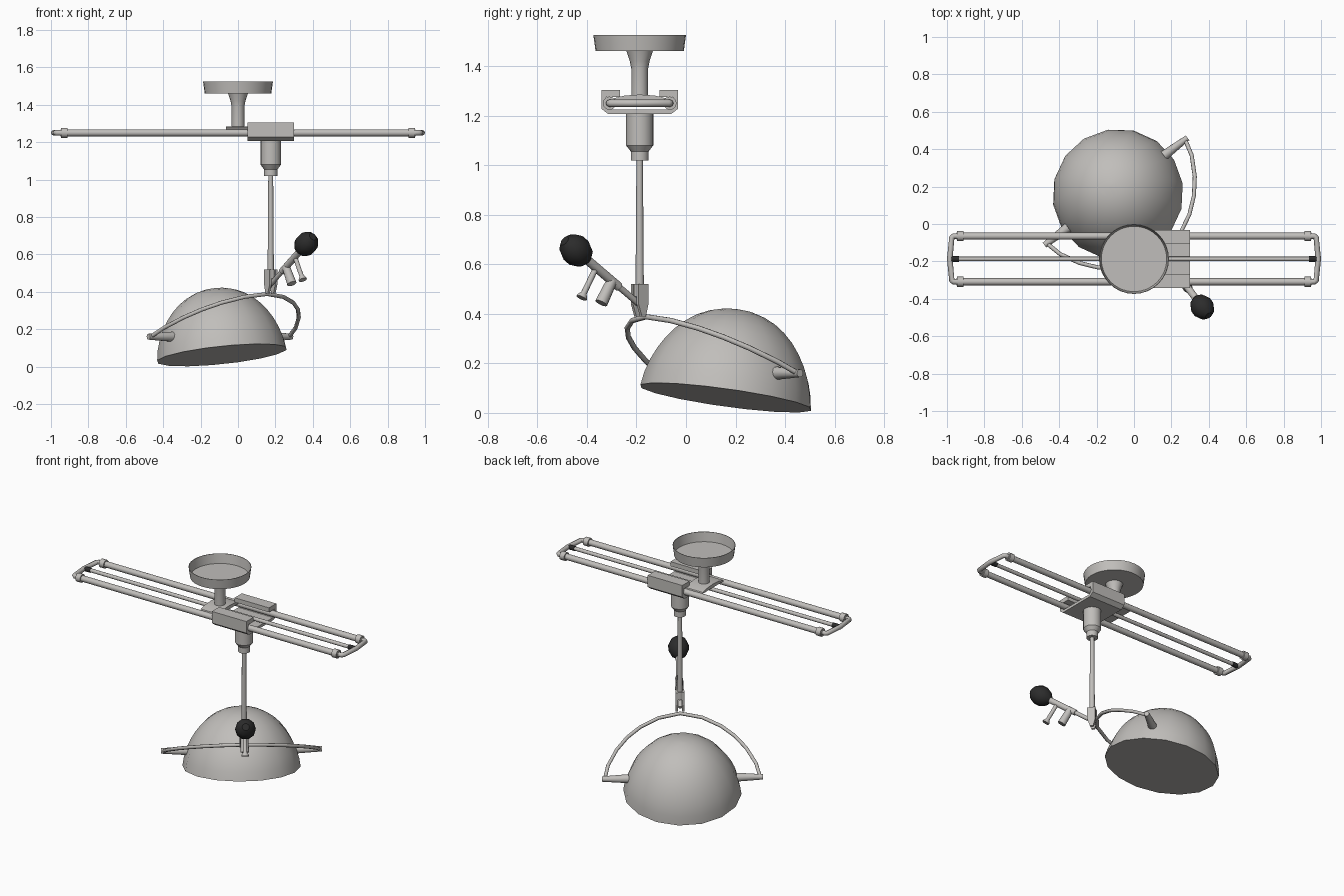
import bpy, bmesh, math
from mathutils import Vector

if "Cube" in bpy.data.objects:
    bpy.data.objects.remove(bpy.data.objects["Cube"], do_unlink=True)


def material(name, colour):
    m = bpy.data.materials.new(name)
    m.use_nodes = True
    m.diffuse_color = (*colour, 1)
    m.node_tree.nodes["Principled BSDF"].inputs["Base Color"].default_value = (*colour, 1)
    return m


GREY = material("light grey metal", (0.53, 0.515, 0.495))
BLACK = material("black rubber", (0.025, 0.025, 0.025))
Z = Vector((0, 0, 1))


def finish(obj, angle=35):
    bpy.ops.object.select_all(action='DESELECT')
    obj.select_set(True)
    bpy.context.view_layer.objects.active = obj
    bpy.ops.object.shade_smooth_by_angle(angle=math.radians(angle))


def from_bmesh(name, bm, mat):
    bmesh.ops.recalc_face_normals(bm, faces=bm.faces)
    mesh = bpy.data.meshes.new(name)
    bm.to_mesh(mesh)
    bm.free()
    mesh.materials.append(mat)
    obj = bpy.data.objects.new(name, mesh)
    bpy.context.collection.objects.link(obj)
    return obj


def lathe(name, profile, origin=(0, 0, 0), axis=Z, segs=16, mat=GREY, turn=0):
    """Turn (radius, height) pairs about an axis, with flat ends."""
    bm = bmesh.new()
    rot = Z.rotation_difference(Vector(axis))
    rings = []
    for r, h in profile:
        ring = []
        for i in range(segs):
            a = math.tau * i / segs + math.radians(turn)
            ring.append(bm.verts.new(Vector(origin) + rot @ Vector((r * math.cos(a), r * math.sin(a), h))))
        rings.append(ring)
    for a, b in zip(rings, rings[1:]):
        for i in range(segs):
            j = (i + 1) % segs
            bm.faces.new((a[i], a[j], b[j], b[i]))
    bm.faces.new(rings[0])
    bm.faces.new(rings[-1])
    finish(from_bmesh(name, bm, mat))


def rod(name, start, end, r1, r2=None, segs=12, mat=GREY):
    d = Vector(end) - Vector(start)
    lathe(name, [(r1, 0), (r2 or r1, d.length)], start, d.normalized(), segs, mat)


def prism(name, outline, sweep, mat=GREY):
    """Extrude a closed outline of points along a vector."""
    bm = bmesh.new()
    face = bm.faces.new([bm.verts.new(p) for p in outline])
    out = bmesh.ops.extrude_face_region(bm, geom=[face])
    bmesh.ops.translate(bm, vec=sweep, verts=[g for g in out["geom"] if isinstance(g, bmesh.types.BMVert)])
    return from_bmesh(name, bm, mat)


def bent_tube(name, points, radius):
    """Round tube through a list of points."""
    curve = bpy.data.curves.new(name, 'CURVE')
    curve.dimensions = '3D'
    curve.bevel_depth = radius
    curve.bevel_resolution = 2
    curve.use_fill_caps = True
    spline = curve.splines.new('POLY')
    spline.points.add(len(points) - 1)
    for p, co in zip(spline.points, points):
        p.co = (*co, 1)
    curve.materials.append(GREY)
    obj = bpy.data.objects.new(name, curve)
    bpy.context.collection.objects.link(obj)
    bpy.ops.object.select_all(action='DESELECT')
    obj.select_set(True)
    bpy.context.view_layer.objects.active = obj
    bpy.ops.object.convert(target='MESH')
    finish(bpy.context.view_layer.objects.active, 50)


# Ceiling canopy, open at the top, and its flared stem
MID = -0.187
lathe("ceiling_canopy", [(0.178, 1.46), (0.187, 1.525), (0.184, 1.525), (0.175, 1.464)], (0, MID, 0), segs=32)
lathe("canopy_stem", [(0.034, 1.27), (0.034, 1.39), (0.04, 1.42), (0.054, 1.462)], (0, MID, 0))
arch = [(-.11, 1.262), (-.105, 1.27), (-.06, 1.281), (0, 1.285), (.06, 1.281), (.105, 1.27), (.11, 1.262)]
finish(prism("stem_plate", [(-0.065, MID + y, z) for y, z in arch], (0.13, 0, 0)))

# Rails with collars, end bars and black tips
RAIL_Z = 1.25
for label, off in (("front", -0.122), ("back", 0.122)):
    y = MID + off
    rod(label + "_rail", (-0.95, y, RAIL_Z), (0.95, y, RAIL_Z), 0.019)
    for side, s in (("left", 1), ("right", -1)):
        rod(f"{label}_{side}_collar", (s * 0.912, y, RAIL_Z), (s * 0.946, y, RAIL_Z), 0.027)
rod("middle_rail", (-0.94, MID, RAIL_Z), (0.94, MID, RAIL_Z), 0.012)
bend = [(.944, -.122), (.965, -.122), (.974, -.114), (.985, 0), (.974, .114), (.965, .122), (.944, .122)]
for side, s in (("left", 1), ("right", -1)):
    rod(side + "_rail_tip", (s * 0.935, MID, RAIL_Z), (s * 0.977, MID, RAIL_Z), 0.015, mat=BLACK)
    bent_tube(side + "_end_bar", [(s * x, MID + y, RAIL_Z) for x, y in bend], 0.015)

# Sliding carriage: channel with inward lips
right_half = [(.128, 1.207), (.155, 1.228), (.155, 1.304), (.08, 1.304), (.08, 1.275),
              (.135, 1.275), (.135, 1.238), (.12, 1.225)]
n_out = [(0.05, MID + y, z) for y, z in right_half]
n_in = [(0.05, MID - y, z) for y, z in reversed(right_half)]
prism("carriage", n_out + n_in, (0.25, 0, 0))

# Hanging socket and rod
ROD_X = 0.175
lathe("hanging_socket", [(0.055, 1.21), (0.055, 1.08), (0.036, 1.055), (0.036, 1.018)], (ROD_X, MID, 0))
rod("hanging_rod", (ROD_X, MID, 0.48), (ROD_X, MID, 1.03), 0.017, 0.013)

# Lamp directions: u along the pivots, v away from the handle
U = Vector((0.8, 0.6, 0))
V = Vector((-0.6, 0.8, 0))
fork = Vector((ROD_X, MID, 0))
for side, s in (("left", 1), ("right", -1)):
    c = fork + U * (s * 0.019 - 0.007)
    outline = [(-.025, .52), (.025, .52), (.025, .44), (.012, .39), (-.008, .39), (-.025, .44)]
    prism(side + "_fork_plate", [c + V * a + Z * z for a, z in outline], U * 0.014)
rod("fork_head", fork + Z * 0.47, fork + Z * 0.52, 0.024)

# Aiming handle with pegs and knob
grip = Vector((ROD_X, -0.19, 0.44))
reach = Vector((0.19, -0.254, 0.216))
rod("handle_arm", grip - reach * 0.08, grip + reach * 0.4, 0.013)
rod("handle_grip", grip + reach * 0.32, grip + reach * 0.95, 0.019)
drop = Vector((0.04, -0.055, -0.115))
rod("thick_peg", grip + reach * 0.43, grip + reach * 0.43 + drop * 0.78, 0.022, 0.026)
lathe("thin_peg", [(0.012, 0), (0.012, 0.12), (0.022, 0.136), (0.022, 0.143)], grip + reach * 0.68, drop)
knob = [(0.063 * math.sin(a), -0.074 * math.cos(a)) for a in [0.35 + (math.pi - 0.7) * i / 5 for i in range(6)]]
lathe("handle_knob", knob, grip + reach, reach, 10, BLACK)

# Dome shade, tilted, closed across its mouth
lean = math.asin(0.171)
N = V * math.sin(lean) + Z * math.cos(lean)
centre = Vector((-0.086, 0.16, 0.0615))
dome = []
for i in range(11):
    a = math.radians(8.8 * i)
    dome.append((0.352 * math.cos(a) * (1 - 0.045 * math.sin(2 * a)), 0.361 * math.sin(a)))
lathe("dome_shade", dome, centre, N, 16, turn=9)

# Side pivots and the bowed yoke that joins them
pivot = centre + N * 0.1
for side, s in (("left", 1), ("right", -1)):
    rod(side + "_pivot", pivot + U * s * 0.32, pivot + U * s * 0.478, 0.027, 0.016)
W = (-V * 0.45 + Z * 0.245).normalized()
arc = [(.462, 0), (.44, .1), (.385, .215), (.32, .305), (.24, .38), (.13, .445)]
path = arc + [(0, 0.477)] + [(-a, b) for a, b in reversed(arc)]
bent_tube("yoke", [pivot + U * a + W * b for a, b in path], 0.011)
